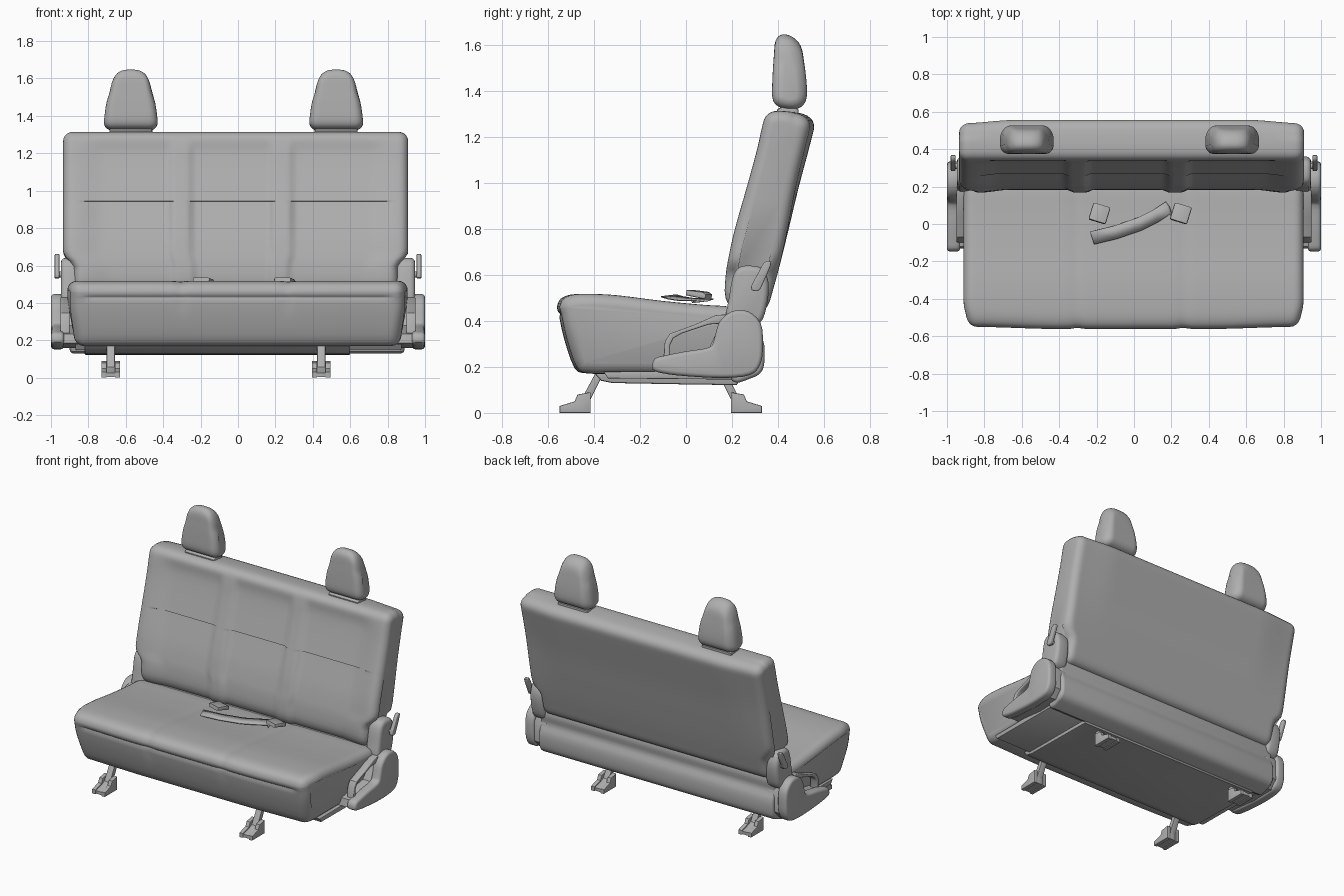
import bpy, bmesh, math
from mathutils import Vector

grey = bpy.data.materials.new("seat_grey")
grey.diffuse_color = (0.43, 0.43, 0.43, 1)


def finish(name, bm, angle=35):
    bmesh.ops.recalc_face_normals(bm, faces=bm.faces)
    me = bpy.data.meshes.new(name)
    bm.to_mesh(me)
    bm.free()
    for p in me.polygons:
        p.use_smooth = True
    me.set_sharp_from_angle(angle=math.radians(angle))
    me.materials.append(grey)
    ob = bpy.data.objects.new(name, me)
    bpy.context.collection.objects.link(ob)
    return ob


def smooth_profile(pts, sub):
    """Closed Catmull-Rom through the (y, z) points."""
    out, n = [], len(pts)
    for i in range(n):
        a, b, c, d = (Vector(pts[(i + k) % n]) for k in (-1, 0, 1, 2))
        for s in range(sub):
            t = s / sub
            out.append(0.5 * (2 * b + (c - a) * t + (2 * a - 5 * b + 4 * c - d) * t * t
                              + (3 * b - a - 3 * c + d) * t ** 3))
    return out


def loft(name, prof, x0, x1, r, n=1, sub=1, shape=None, steps=5, angle=35):
    """Sweep a (y, z) profile from x0 to x1 with rounded ends of radius r."""
    p = smooth_profile(prof, sub)
    m = len(p)
    area = sum(p[i].cross(p[(i + 1) % m]) for i in range(m))
    sgn = 1 if area > 0 else -1
    offs = []
    for i in range(m):
        e1, e2 = (p[i] - p[i - 1]).normalized(), (p[(i + 1) % m] - p[i]).normalized()
        n1, n2 = Vector((-e1.y, e1.x)) * sgn, Vector((-e2.y, e2.x)) * sgn
        offs.append((n1 + n2) / max(0.5, 1 + n1.dot(n2)))
    ends = [(r * (1 - math.cos(a)), r * (1 - math.sin(a)))
            for a in (math.pi / 2 * k / steps for k in range(steps + 1))]
    st = [(x0 + d, i) for d, i in ends]
    st += [(x0 + r + (x1 - x0 - 2 * r) * k / n, 0) for k in range(1, n)]
    st += [(x1 - d, i) for d, i in reversed(ends)]
    bm = bmesh.new()
    rings = []
    for x, ins in st:
        ring = []
        for q, o in zip(p, offs):
            w = q + o * ins
            co = (x, w.x, w.y)
            ring.append(bm.verts.new(shape(*co) if shape else co))
        rings.append(ring)
    for a, b in zip(rings, rings[1:]):
        for i in range(m):
            j = (i + 1) % m
            bm.faces.new((a[i], a[j], b[j], b[i]))
    bm.faces.new(rings[0])
    bm.faces.new(rings[-1])
    return finish(name, bm, angle)


def step(a, b, v):
    """Smooth ramp from 0 at a to 1 at b (a may exceed b)."""
    t = min(1, max(0, (v - a) / (b - a)))
    return t * t * (3 - 2 * t)


def bump(v, c, w):
    return math.exp(-((v - c) / w) ** 2)


# Seat cushion: tapers downward, shallow channels between the three places
def cushion_shape(x, y, z):
    dip = bump(x, -0.31, 0.03) + bump(x, 0.27, 0.03)
    edge = abs(x)
    x *= 0.955 + 0.045 * step(0.15, 0.42, z)
    x *= 1 - 0.025 * step(-0.42, -0.56, y)
    if z > 0.42:
        z -= 0.004 * dip
    if y < -0.4:
        y += 0.006 * dip * step(0.3, 0.42, z) + 0.012 * step(0.4, 0.91, edge)
        y += 0.007 * bump(z, 0.43, 0.008) * step(0.86, 0.8, edge)
    return x, y, z


loft("seat_cushion", [(-0.561, 0.465), (-0.545, 0.497), (-0.50, 0.515), (-0.42, 0.518),
     (-0.3, 0.512), (-0.1, 0.487), (0.08, 0.47), (0.2, 0.46), (0.25, 0.42), (0.25, 0.22),
     (0.2, 0.172), (0, 0.17), (-0.3, 0.17), (-0.43, 0.172), (-0.485, 0.195), (-0.53, 0.32),
     (-0.552, 0.418), (-0.555, 0.43), (-0.558, 0.442)],
     -0.912, 0.907, 0.05, 80, 3, cushion_shape)


# Backrest: raised bolsters, recessed panels with a cross seam, narrow foot
def back_shape(x, y, z):
    front = 0.257 + (z - 0.47) * 0.25
    if y < front:
        ridge = max(step(0.075, 0.035, abs(x + 0.305)), step(0.075, 0.035, abs(x - 0.235)),
                    step(0.7, 0.86, abs(x + 0.01)))
        deep = 0.014 + (0.01 * step(0.6, 0.93, z) if z < 0.945 else 0)
        y += (1 - ridge) * deep * step(1.29, 1.2, z)
    else:
        y -= 0.02 * step(0.6, 0.93, abs(x + 0.01)) * step(0.6, 1.2, z)
    x = -0.01 + (x + 0.01) * (0.94 + 0.06 * step(0.59, 0.67, z))
    return x, y, z


loft("backrest", [(0.172, 0.5), (0.173, 0.6), (0.186, 0.68), (0.205, 0.77), (0.232, 0.87),
     (0.251, 0.935), (0.256, 0.953), (0.275, 1.02), (0.31, 1.15), (0.33, 1.24),
     (0.347, 1.29), (0.385, 1.313), (0.46, 1.31), (0.525, 1.295), (0.557, 1.255),
     (0.543, 1.18), (0.49, 0.98), (0.447, 0.8), (0.41, 0.65), (0.38, 0.54),
     (0.355, 0.465), (0.31, 0.44), (0.22, 0.44)],
     -0.935, 0.91, 0.05, 100, 3, back_shape)

# Headrests with rounded tops and mounting collars
for side, cx in (("left", -0.573), ("right", 0.525)):
    def taper(x, y, z, cx=cx):
        u = abs(x) / 0.142
        k = 1 - 0.28 * step(1.33, 1.68, z) - 0.1 * step(0.45, 0.53, y)
        return cx + x * k, y, z - 0.055 * u ** 3 * step(1.45, 1.62, z)
    loft("headrest_" + side, [(0.376, 1.37), (0.376, 1.45), (0.382, 1.55), (0.39, 1.62),
         (0.42, 1.647), (0.465, 1.635), (0.5, 1.595), (0.515, 1.52), (0.526, 1.42),
         (0.522, 1.36), (0.495, 1.328), (0.45, 1.322), (0.4, 1.335)],
         -0.145, 0.145, 0.045, 14, 4, taper)
    loft("headrest_collar_" + side, [(0.395, 1.29), (0.395, 1.32), (0.42, 1.335), (0.47, 1.335),
         (0.49, 1.32), (0.49, 1.29)], cx - 0.115, cx + 0.115, 0.012, steps=2)

# Rear lower housing and floor pan
loft("rear_housing", [(0.2, 0.14), (0.28, 0.15), (0.325, 0.175), (0.341, 0.22), (0.34, 0.3),
     (0.318, 0.36), (0.325, 0.42), (0.30, 0.47), (0.2, 0.46), (0.18, 0.3)],
     -0.9, 0.89, 0.02, 1, 3)
loft("under_tray", [(-0.36, 0.18), (-0.34, 0.15), (0.25, 0.145), (0.3, 0.18)],
     -0.87, 0.875, 0.004, steps=2)
loft("floor_pan", [(-0.405, 0.18), (-0.37, 0.14), (-0.32, 0.13), (0.0, 0.124), (0.22, 0.121),
     (0.26, 0.18)], -0.82, 0.6, 0.008, steps=2)

# Hinge covers, handle loops, recliners and levers on both sides
for side, s in (("left", -1), ("right", 1)):
    def part(name, prof, a, b, r, sub=1):
        loft(name + "_" + side, prof, min(s * a, s * b), max(s * a, s * b), r, 1, sub, steps=3)
    part("hinge_cover", [(-0.145, 0.19), (-0.137, 0.235), (-0.09, 0.25), (0.0, 0.268),
         (0.1, 0.285), (0.122, 0.32), (0.145, 0.395), (0.2, 0.442), (0.27, 0.442),
         (0.325, 0.39), (0.335, 0.3), (0.325, 0.215), (0.28, 0.165), (0.16, 0.152),
         (0.0, 0.16), (-0.1, 0.172)], 0.93, 1.0, 0.018, 3)
    part("hinge_base", [(-0.13, 0.185), (-0.12, 0.235), (0.1, 0.28), (0.16, 0.41), (0.27, 0.43),
         (0.32, 0.36), (0.32, 0.22), (0.27, 0.165), (0.1, 0.16)], 0.84, 0.94, 0.008)
    part("handle_loop", [(-0.1, 0.22), (-0.092, 0.31), (-0.07, 0.345), (0.04, 0.385),
         (0.13, 0.425), (0.19, 0.43), (0.17, 0.39), (0.1, 0.385), (-0.02, 0.345),
         (-0.055, 0.325), (-0.07, 0.295), (-0.068, 0.22)], 0.9, 0.95, 0.006)
    part("recliner_cover", [(0.175, 0.4), (0.187, 0.5), (0.205, 0.595), (0.235, 0.635),
         (0.29, 0.64), (0.335, 0.625), (0.36, 0.56), (0.35, 0.46), (0.32, 0.39), (0.24, 0.37)],
         0.845, 0.947, 0.025, 3)
    part("recline_lever", [(0.283, 0.55), (0.315, 0.61), (0.34, 0.655), (0.365, 0.66),
         (0.368, 0.64), (0.335, 0.565), (0.32, 0.535), (0.295, 0.53)], 0.955, 0.98, 0.006, 2)
    part("lever_pivot", [(0.31 + 0.016 * math.cos(k * math.pi / 6),
         0.552 + 0.016 * math.sin(k * math.pi / 6)) for k in range(12)], 0.92, 0.96, 0.002)

# Floor feet and struts; the rear pair mirrors the front pair
for row in ("front", "rear"):
    for side, cx in (("left", -0.68), ("right", 0.445)):
        def foot(name, prof, a, b):
            pr = [(y if row == "front" else -0.22 - y, z) for y, z in prof]
            loft(f"{row}_{name}_{side}", pr, cx + a, cx + b, 0.004, steps=2)
        outline = [(-0.55, 0), (-0.55, 0.03), (-0.485, 0.05), (-0.472, 0.08),
                   (-0.415, 0.09), (-0.415, 0)]
        foot("foot_plate_a", outline, -0.05, -0.022)
        foot("foot_plate_b", outline, 0.022, 0.05)
        foot("foot_middle", [(-0.548, 0.005), (-0.548, 0.026), (-0.48, 0.045), (-0.42, 0.075),
                             (-0.42, 0.005)], -0.024, 0.024)
        foot("strut", [(-0.46, 0.05), (-0.385, 0.19), (-0.35, 0.19), (-0.42, 0.05)],
             -0.022, 0.022)

# Seat belt strap
bm = bmesh.new()
path = [(-0.225, -0.075, 0.516), (-0.1, -0.045, 0.507), (0.03, 0.0, 0.5),
        (0.12, 0.045, 0.499), (0.18, 0.085, 0.498), (0.2, 0.06, 0.49)]
pairs = [(bm.verts.new((x - 0.01, y + 0.034, z)), bm.verts.new((x + 0.012, y - 0.034, z - 0.008)))
         for x, y, z in path]
for (a, b), (c, d) in zip(pairs, pairs[1:]):
    bm.faces.new((a, b, d, c))
strap = finish("belt_strap", bm)
strap.modifiers.new("thickness", 'SOLIDIFY').thickness = 0.005

# Belt buckles
for side, cx in (("left", -0.185), ("right", 0.25)):
    ob = loft("buckle_" + side, [(-0.045, -0.012), (-0.045, 0.012), (0.03, 0.018),
              (0.048, 0.01), (0.048, -0.012)], -0.048, 0.048, 0.008, steps=2)
    ob.location = (cx, 0.055, 0.515)
    ob.rotation_euler = (-0.2, 0, -0.3)
